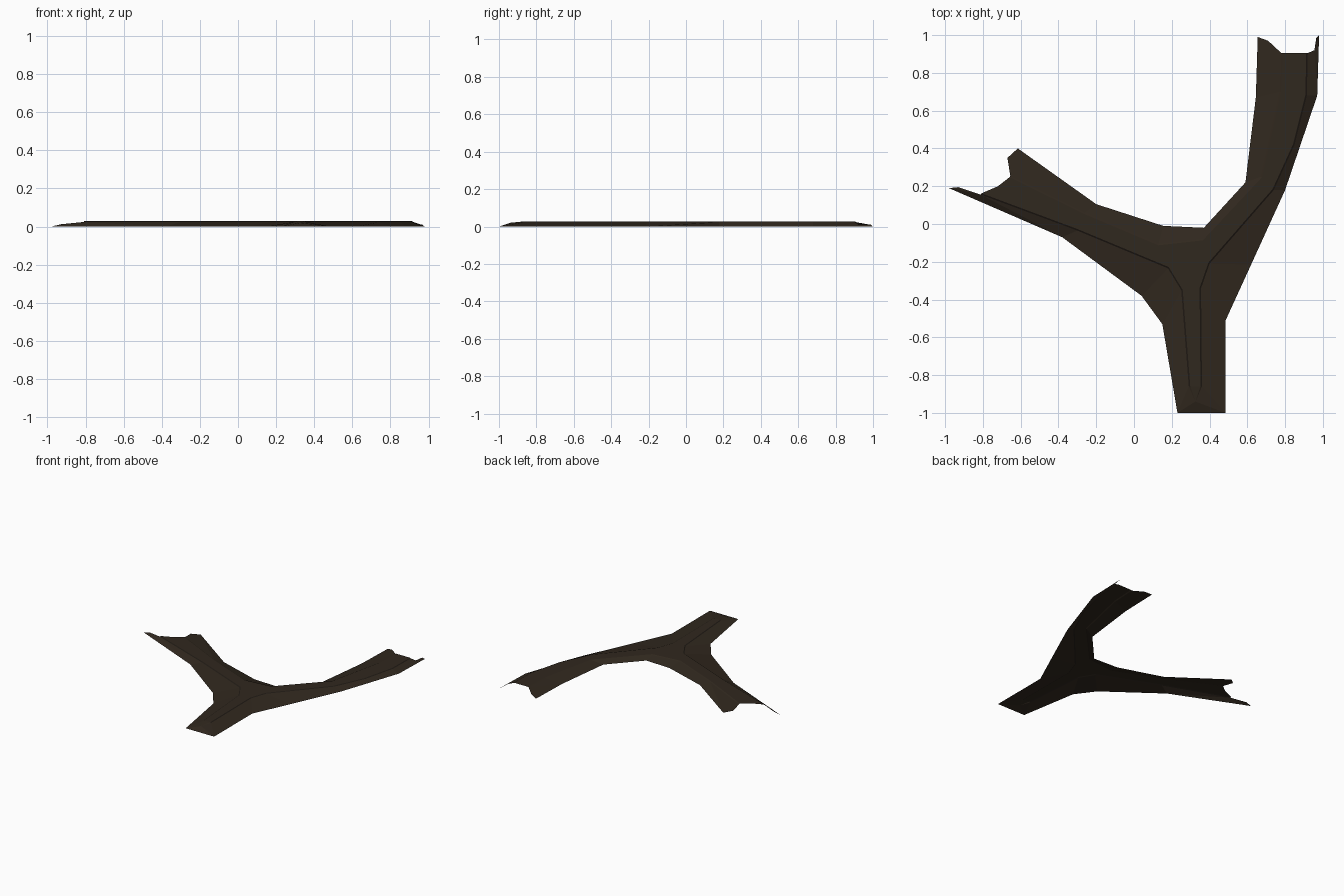
import bpy, bmesh
from mathutils import Vector

if "Cube" in bpy.data.objects:
    bpy.data.objects.remove(bpy.data.objects["Cube"])

def material(name, col):
    m = bpy.data.materials.new(name)
    m.diffuse_color = (*col, 1)
    m.use_nodes = True
    m.node_tree.nodes["Principled BSDF"].inputs["Base Color"].default_value = m.diffuse_color
    return m

# Outer verge (z = 0) and wheel-rut line (raised) along each of the three sides,
# all running counter-clockwise; "start"/"end" are ragged end points of the verge.
SIDES = [
    dict(verge=[(-.98, .19), (-.38, -.07), (.04, -.38), (.15, -.53), (.23, -1)],
         rut=[(-.81, .155), (-.3, -.035), (.18, -.235), (.25, -.35), (.29, -.86)],
         start=[(-.93, .195)], end=[], dark=True),
    dict(verge=[(.485, -1), (.485, -.51), (.62, -.215), (.80, .18), (.88, .415), (.97, .68), (.98, 1)],
         rut=[(.36, -.86), (.355, -.34), (.40, -.21), (.74, .18), (.85, .42), (.915, .68), (.92, .905)],
         start=[], end=[(.955, .92), (.965, .985)], dark=True),
    dict(verge=[(.655, .99), (.645, .67), (.59, .22), (.37, -.02), (.155, -.01), (-.20, .105), (-.615, .40)],
         rut=[(.78, .905), (.77, .70), (.67, .25), (.36, -.08), (.13, -.105), (-.26, .06), (-.655, .255)],
         start=[(.71, .97)], end=[(-.67, .35)], dark=False),
]
RUT_Z, CROWN_Z, RUT_W = .024, .028, .008

def inset(pts, d):
    """Offset an open path to its left by d."""
    v = [Vector(p) for p in pts]
    out = []
    for i in range(len(v)):
        t = (v[min(i + 1, len(v) - 1)] - v[max(i - 1, 0)]).normalized()
        out.append(v[i] + Vector((-t.y, t.x)) * d)
    return out

bm = bmesh.new()
def verts(pts, z):
    return [bm.verts.new((p[0], p[1], z)) for p in pts]

def face(vs, mat=0):
    f = bm.faces.new(vs)
    f.material_index = mat
    f.normal_update()

chains = []
for s in SIDES:
    e, l = verts(s["verge"], 0), verts(s["rut"], RUT_Z)
    m = verts(inset(s["rut"], RUT_W), CROWN_Z)
    a, b = verts(s["start"], .012), verts(s["end"], .012)
    n = len(e)
    for i in range(n - 1):
        # sloping verge, with ragged points at the road ends
        first = a if i == 0 else []
        last = b[::-1] if i == n - 2 else []
        face([e[i], e[i + 1]] + last + [l[i + 1], l[i]] + first[::-1])
        # narrow rut step
        face([l[i], l[i + 1], m[i + 1], m[i]], 1 if s["dark"] else 0)
    chains.append((e, l, m))

# raised crown of the road, and the sloping south end
(e1, l1, m1), (e2, l2, m2), (e3, l3, m3) = chains
tip = verts([(.325, -.94)], .02)
notch = verts([(-.72, .20)], CROWN_Z)
face(m1 + tip + m2 + m3 + notch)
face([e1[-1], e2[0], l2[0], m2[0]] + tip + [m1[-1], l1[-1]])
bmesh.ops.triangulate(bm, faces=[f for f in bm.faces if len(f.verts) > 4])
for f in bm.faces:
    f.normal_update()
    if f.normal.z < 0:
        f.normal_flip()

me = bpy.data.meshes.new("road_fork")
bm.to_mesh(me)
bm.free()
me.materials.append(material("dark earth", (.030, .021, .013)))
me.materials.append(material("rut shadow brown", (.014, .010, .007)))
ob = bpy.data.objects.new("road_fork", me)
bpy.context.collection.objects.link(ob)
